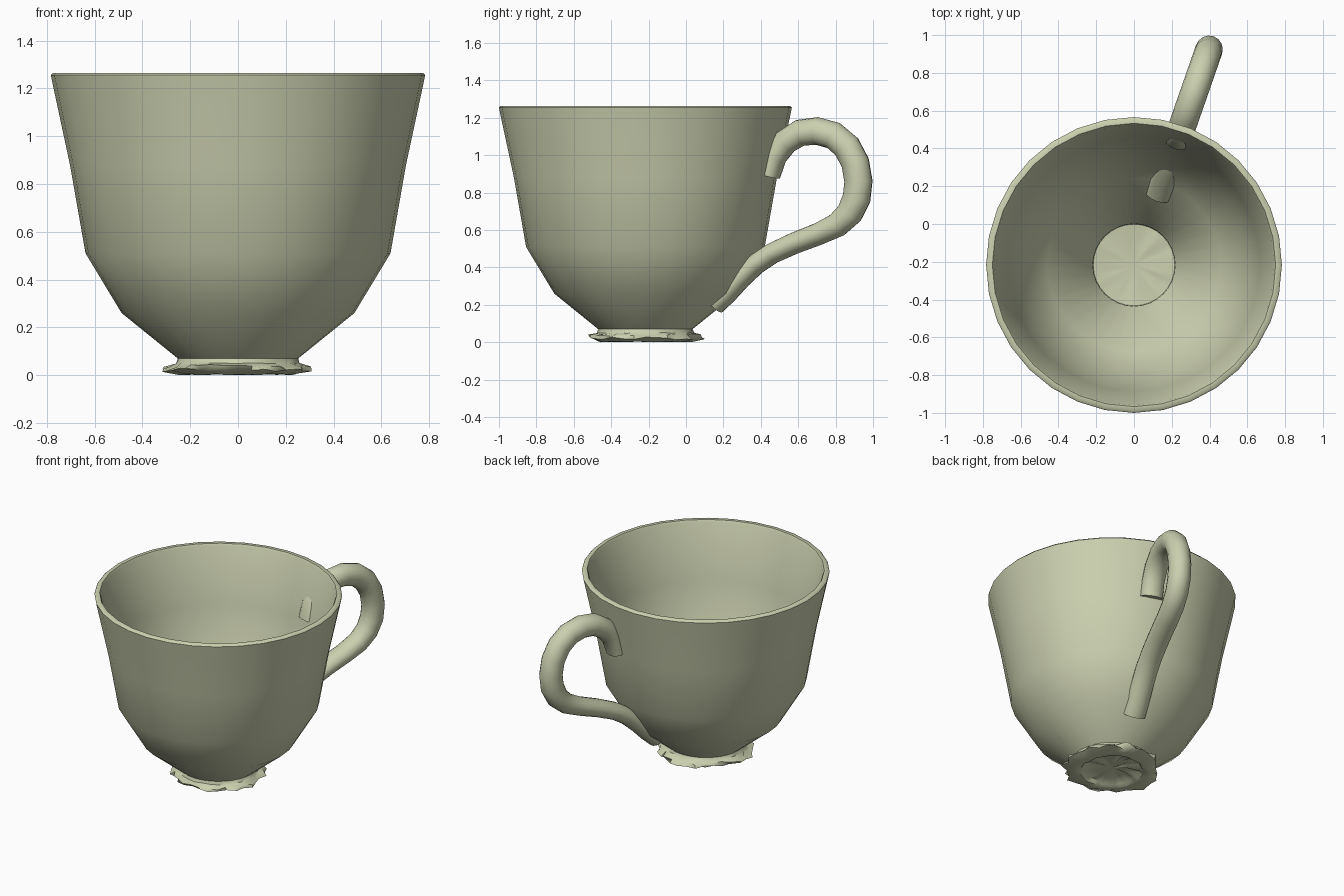
import bpy, bmesh, math, random
from mathutils import Vector

if "Cube" in bpy.data.objects:
    bpy.data.objects.remove(bpy.data.objects["Cube"])

random.seed(4)
CY = -0.217          # cup axis position on y
SEG = 32             # sides around the cup


def finish(name, bm, angle):
    bmesh.ops.recalc_face_normals(bm, faces=bm.faces)
    me = bpy.data.meshes.new(name)
    bm.to_mesh(me)
    bm.free()
    ob = bpy.data.objects.new(name, me)
    bpy.context.collection.objects.link(ob)
    mat = bpy.data.materials.get("glaze")
    if mat is None:
        mat = bpy.data.materials.new("glaze")
        mat.diffuse_color = (0.60, 0.63, 0.43, 1)
        mat.use_nodes = True
        mat.node_tree.nodes["Principled BSDF"].inputs["Base Color"].default_value = mat.diffuse_color
    me.materials.append(mat)
    bpy.ops.object.select_all(action='DESELECT')
    ob.select_set(True)
    bpy.context.view_layer.objects.active = ob
    bpy.ops.object.shade_smooth_by_angle(angle=math.radians(angle))
    return ob


def skin(bm, rings):
    for a, b in zip(rings, rings[1:]):
        n = len(a)
        for i in range(n):
            bm.faces.new((a[i], a[(i + 1) % n], b[(i + 1) % n], b[i]))


def cap(bm, ring, centre):
    c = bm.verts.new(centre)
    for i in range(len(ring)):
        bm.faces.new((ring[i], ring[(i + 1) % len(ring)], c))


# Cup: lathed double wall; each row is radius, height, radius jitter, height jitter
profile = [
    (0.10, 0.030, 0, 0.010), (0.185, 0.022, 0.008, 0.012),
    (0.195, 0.004, 0.006, 0.003), (0.240, 0.003, 0.012, 0.003),
    (0.295, 0.020, 0.030, 0.009), (0.290, 0.038, 0.030, 0.007),
    (0.258, 0.050, 0.003, 0.003), (0.252, 0.070, 0, 0),
    (0.487, 0.26, 0, 0), (0.638, 0.51, 0, 0), (0.703, 0.88, 0, 0),
    (0.777, 1.225, 0, 0), (0.783, 1.255, 0, 0), (0.775, 1.264, 0, 0),
    (0.750, 1.264, 0, 0), (0.742, 1.250, 0, 0),
    (0.668, 0.88, 0, 0), (0.604, 0.525, 0, 0), (0.460, 0.287, 0, 0),
    (0.219, 0.088, 0, 0), (0.216, 0.060, 0, 0.006), (0.10, 0.052, 0, 0.006)]
bm = bmesh.new()
rings = []
for r, z, jr, jz in profile:
    ring = []
    for i in range(SEG):
        t = 2 * math.pi * i / SEG
        rr = r + random.uniform(-jr, jr)
        zz = max(0, z + random.uniform(-jz, jz))
        ring.append(bm.verts.new((rr * math.cos(t), CY + rr * math.sin(t), zz)))
    rings.append(ring)
skin(bm, rings)
cap(bm, rings[0], (0, CY, 0.032))
cap(bm, rings[-1], (0, CY, 0.054))
finish("cup_body", bm, 50)

# Handle: tapered tube swept along a radial curve; y, z, in-plane radius
path = [(0.447, 0.89, 0.055), (0.475, 0.99, 0.062), (0.53, 1.07, 0.069),
        (0.61, 1.12, 0.072), (0.70, 1.130, 0.074), (0.79, 1.105, 0.075),
        (0.86, 1.045, 0.076), (0.905, 0.96, 0.076), (0.922, 0.86, 0.076),
        (0.912, 0.77, 0.076), (0.875, 0.69, 0.072), (0.81, 0.628, 0.066),
        (0.71, 0.58, 0.06), (0.58, 0.53, 0.058), (0.46, 0.475, 0.056),
        (0.37, 0.415, 0.056), (0.29, 0.34, 0.056), (0.22, 0.262, 0.055),
        (0.155, 0.20, 0.055)]
tilt = math.radians(70.8)
out = Vector((math.cos(tilt), math.sin(tilt), 0))
side = Vector((-out.y, out.x, 0))
pts = [Vector((0, CY, z)) + out * ((y - CY) / out.y) for y, z, r in path]
bm = bmesh.new()
rings = []
for i, p in enumerate(pts):
    tan = (pts[min(i + 1, len(pts) - 1)] - pts[max(i - 1, 0)]).normalized()
    nor = tan.cross(side)
    ring = []
    for k in range(16):
        a = 2 * math.pi * k / 16
        ring.append(bm.verts.new(p + nor * path[i][2] * math.cos(a) + side * 0.073 * math.sin(a)))
    rings.append(ring)
skin(bm, rings)
cap(bm, rings[0], pts[0])
cap(bm, rings[-1], pts[-1])
finish("handle", bm, 50)
